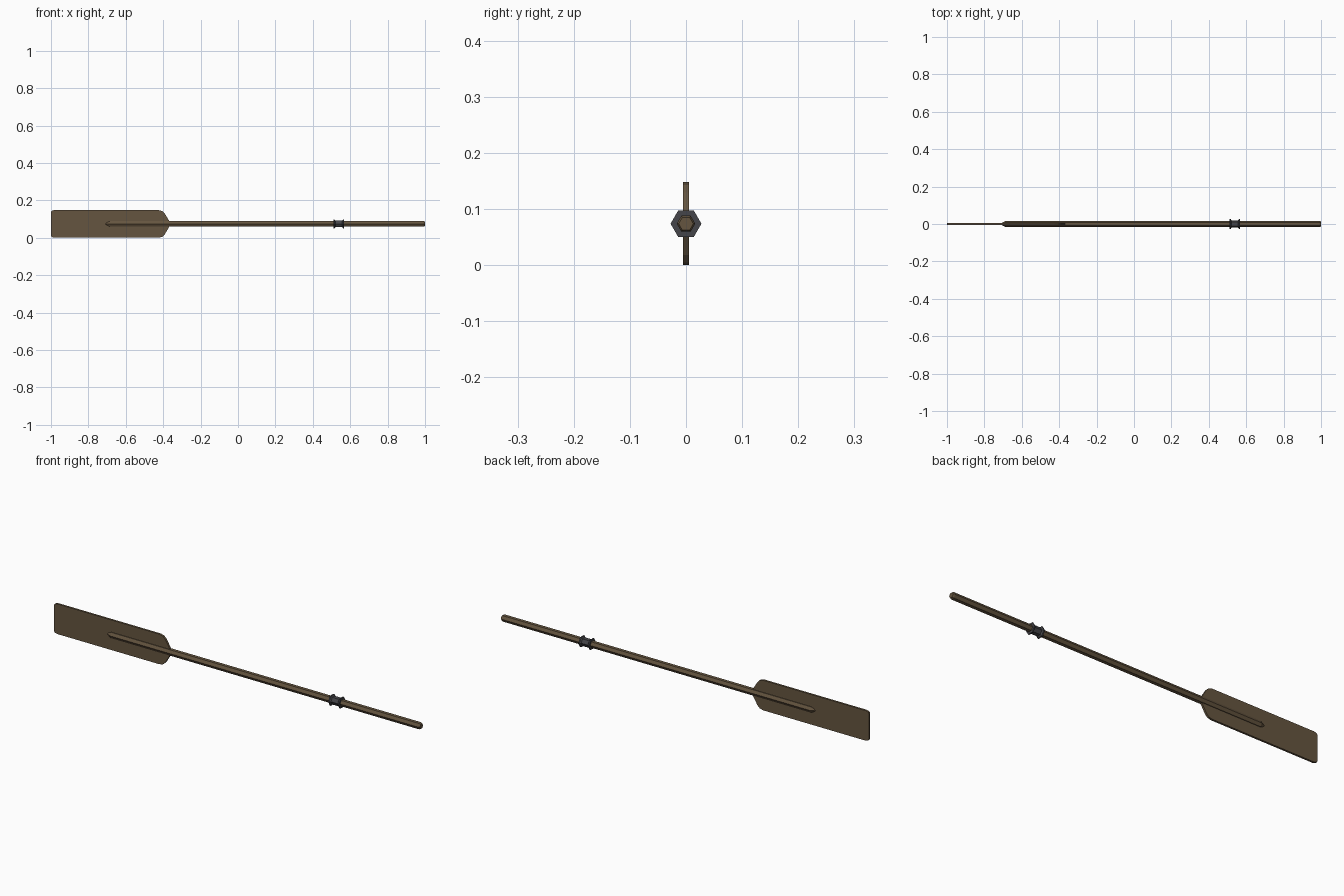
import bpy, bmesh, math

if "Cube" in bpy.data.objects:
    bpy.data.objects.remove(bpy.data.objects["Cube"])

ZC = 0.074  # height of the oar axis


def material(name, rgb):
    m = bpy.data.materials.new(name)
    m.diffuse_color = (*rgb, 1)
    m.use_nodes = True
    m.node_tree.nodes["Principled BSDF"].inputs["Base Color"].default_value = m.diffuse_color
    return m


wood = material("brown wood", (0.13, 0.09, 0.05))
iron = material("dark grey iron", (0.06, 0.06, 0.067))


def finish(bm, name, mat):
    bmesh.ops.recalc_face_normals(bm, faces=bm.faces)
    mesh = bpy.data.meshes.new(name)
    bm.to_mesh(mesh)
    bm.free()
    mesh.materials.append(mat)
    ob = bpy.data.objects.new(name, mesh)
    bpy.context.collection.objects.link(ob)
    return ob


def hex_lathe(name, profile, mat, closed=False):
    """Six-sided rod along x from (x, radius) pairs, corners at +-y."""
    bm = bmesh.new()
    rings = [[bm.verts.new((x, r * math.cos(k * math.pi / 3),
                            ZC + r * math.sin(k * math.pi / 3)))
              for k in range(6)] for x, r in profile]
    pairs = list(zip(rings, rings[1:]))
    if closed:
        pairs.append((rings[-1], rings[0]))
    else:
        bm.faces.new(rings[0])
        bm.faces.new(rings[-1])
    for a, b in pairs:
        for k in range(6):
            j = (k + 1) % 6
            bm.faces.new((a[k], a[j], b[j], b[k]))
    return finish(bm, name, mat)


# Shaft, tapering out on the blade and chamfered at the grip
hex_lathe("shaft", [(-0.708, 0.006), (-0.685, 0.0165), (0.993, 0.0165), (1.0, 0.013)], wood)

# Flanged collar around the shaft
half = [(0.029, 0.016), (0.029, 0.0275), (0.023, 0.0275), (0.018, 0.02)]
collar = [(0.539 + x, r) for x, r in half] + [(0.539 - x, r) for x, r in reversed(half)]
hex_lathe("collar", collar, iron, closed=True)

# Blade: mirrored outline (x, half height), thin slab
outline = [(-1.0, 0.062), (-0.996, 0.070), (-0.982, 0.074), (-0.425, 0.074),
           (-0.405, 0.069), (-0.392, 0.056), (-0.368, 0.016)]
bm = bmesh.new()
pts = outline + [(x, -h) for x, h in reversed(outline)]
sides = [[bm.verts.new((x, y, ZC + h)) for x, h in pts] for y in (-0.005, 0.005)]
n = len(outline)
for s in sides:
    for i in range(n - 1):
        bm.faces.new((s[i], s[i + 1], s[-2 - i], s[-1 - i]))
for i in range(len(pts)):
    j = (i + 1) % len(pts)
    bm.faces.new((sides[0][i], sides[0][j], sides[1][j], sides[1][i]))
finish(bm, "blade", wood)
